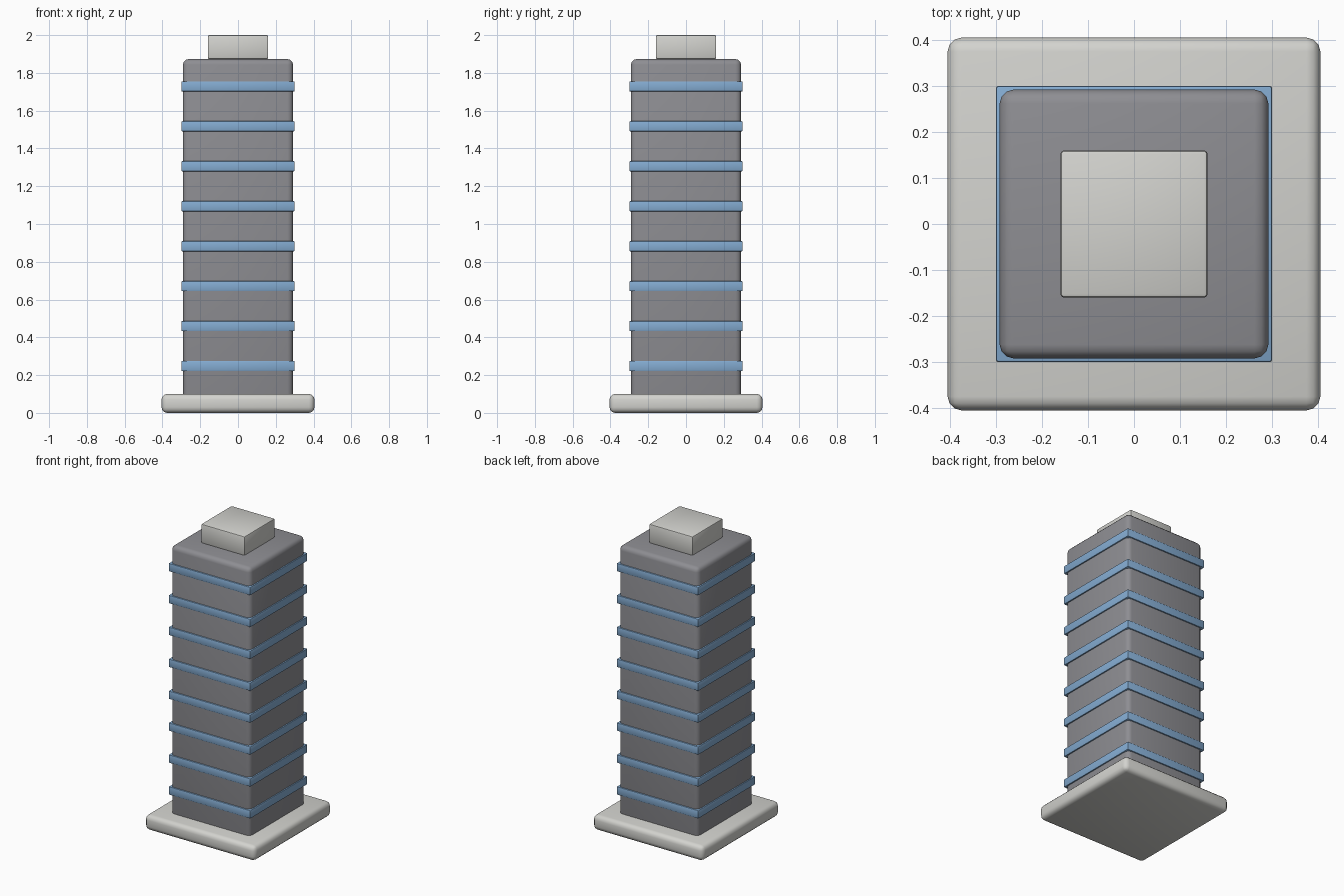
import bpy
import math

default = bpy.data.objects.get("Cube")
if default:
    bpy.data.objects.remove(default, do_unlink=True)


def make_material(name, rgb):
    mat = bpy.data.materials.new(name)
    mat.use_nodes = True
    colour = (*rgb, 1.0)
    mat.diffuse_color = colour
    mat.node_tree.nodes["Principled BSDF"].inputs["Base Color"].default_value = colour
    return mat


def rounded_block(name, half, bottom, top, bevel, mat, segments=3):
    """Square block with rounded edges, centred on the vertical axis."""
    bpy.ops.mesh.primitive_cube_add(size=1, location=(0, 0, (bottom + top) / 2))
    block = bpy.context.object
    block.name = name
    block.scale = (half * 2, half * 2, top - bottom)
    bpy.ops.object.transform_apply(location=False, rotation=False, scale=True)
    mod = block.modifiers.new("rounded_edges", "BEVEL")
    mod.width = bevel
    mod.segments = segments
    bpy.ops.object.modifier_apply(modifier=mod.name)
    bpy.ops.object.shade_smooth_by_angle(angle=math.radians(35))
    block.data.materials.append(mat)
    return block


pale_concrete = make_material("pale_concrete", (0.65, 0.65, 0.62))
grey_wall = make_material("grey_wall", (0.27, 0.27, 0.29))
blue_glass = make_material("blue_glass", (0.23, 0.41, 0.64))

# Plinth, tower and rooftop housing
rounded_block("plinth", 0.405, 0.0, 0.1, 0.03, pale_concrete)
rounded_block("tower", 0.292, 0.005, 1.873, 0.03, grey_wall)
rounded_block("roof_housing", 0.16, 1.873, 2.0, 0.008, pale_concrete, 2)

# Evenly spaced window bands wrapping the tower
for i in range(8):
    z = 0.248 + i * 0.2115
    rounded_block(f"window_band_{i + 1}", 0.3, z - 0.027, z + 0.027, 0.005, blue_glass, 2)
